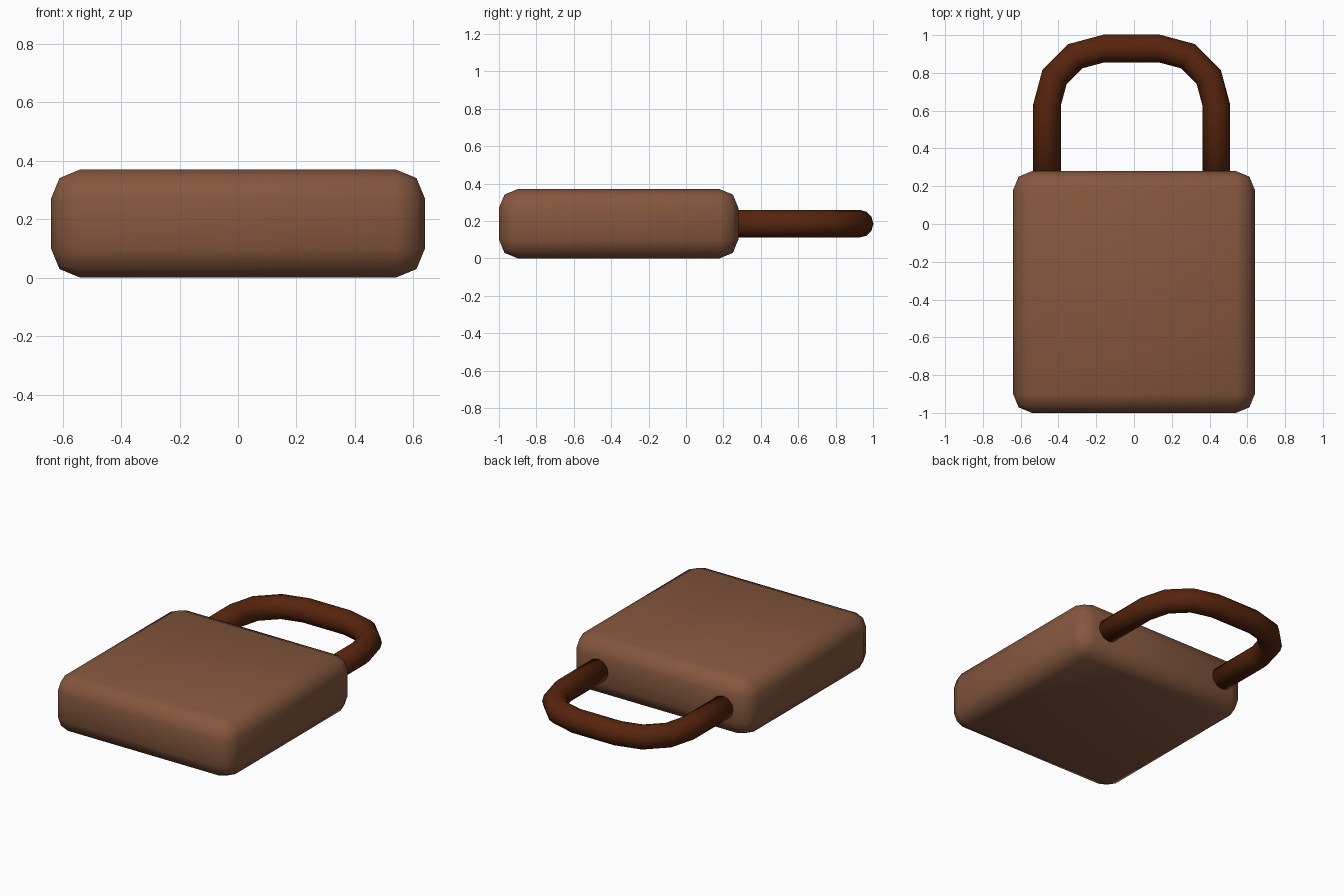
import bpy, bmesh, math
from mathutils import Vector

if "Cube" in bpy.data.objects:
    bpy.data.objects.remove(bpy.data.objects["Cube"])


def material(name, rgb):
    m = bpy.data.materials.new(name)
    m.diffuse_color = (*rgb, 1)
    m.use_nodes = True
    m.node_tree.nodes["Principled BSDF"].inputs["Base Color"].default_value = m.diffuse_color
    return m


def finish(bm, name, mat):
    bmesh.ops.recalc_face_normals(bm, faces=bm.faces)
    for f in bm.faces:
        f.smooth = True
    me = bpy.data.meshes.new(name)
    bm.to_mesh(me)
    bm.free()
    me.materials.append(mat)
    ob = bpy.data.objects.new(name, me)
    bpy.context.collection.objects.link(ob)
    return ob


body_mat = material("light brown", (0.235, 0.095, 0.048))
shackle_mat = material("dark brown", (0.095, 0.018, 0.004))

# Lock body: box with two-step rounded edges
bm = bmesh.new()
bmesh.ops.create_cube(bm, size=1)
for v in bm.verts:
    v.co = Vector((v.co.x * 1.28, v.co.y * 1.28 - 0.36, v.co.z * 0.37 + 0.185))
bmesh.ops.bevel(bm, geom=bm.edges[:], offset=0.1, offset_type='OFFSET',
                segments=2, profile=0.5, affect='EDGES')
finish(bm, "lock_body", body_mat)

# Shackle: round tube along two legs joined by two quarter arcs
CX, CY, CZ = -0.0125, 0.63, 0.185
R, HALF, TUBE, SIDES = 0.298, 0.15, 0.074, 12
path = [(Vector((CX - HALF - R, 0.18, CZ)), math.pi)]
for side, start in ((-1, 180), (1, 90)):
    for i in range(4):
        a = math.radians(start - 30 * i)
        p = Vector((CX + side * HALF + R * math.cos(a), CY + R * math.sin(a), CZ))
        path.append((p, a))
path.append((Vector((CX + HALF + R, 0.18, CZ)), 0))

bm = bmesh.new()
rings = []
for p, a in path:
    out = Vector((math.cos(a), math.sin(a), 0))
    rings.append([bm.verts.new(p + TUBE * (out * math.cos(t) + Vector((0, 0, math.sin(t)))))
                  for t in (2 * math.pi * k / SIDES for k in range(SIDES))])
for r0, r1 in zip(rings, rings[1:]):
    for k in range(SIDES):
        n = (k + 1) % SIDES
        bm.faces.new((r0[k], r0[n], r1[n], r1[k]))
bm.faces.new(rings[0])
bm.faces.new(rings[-1])
finish(bm, "shackle", shackle_mat)
